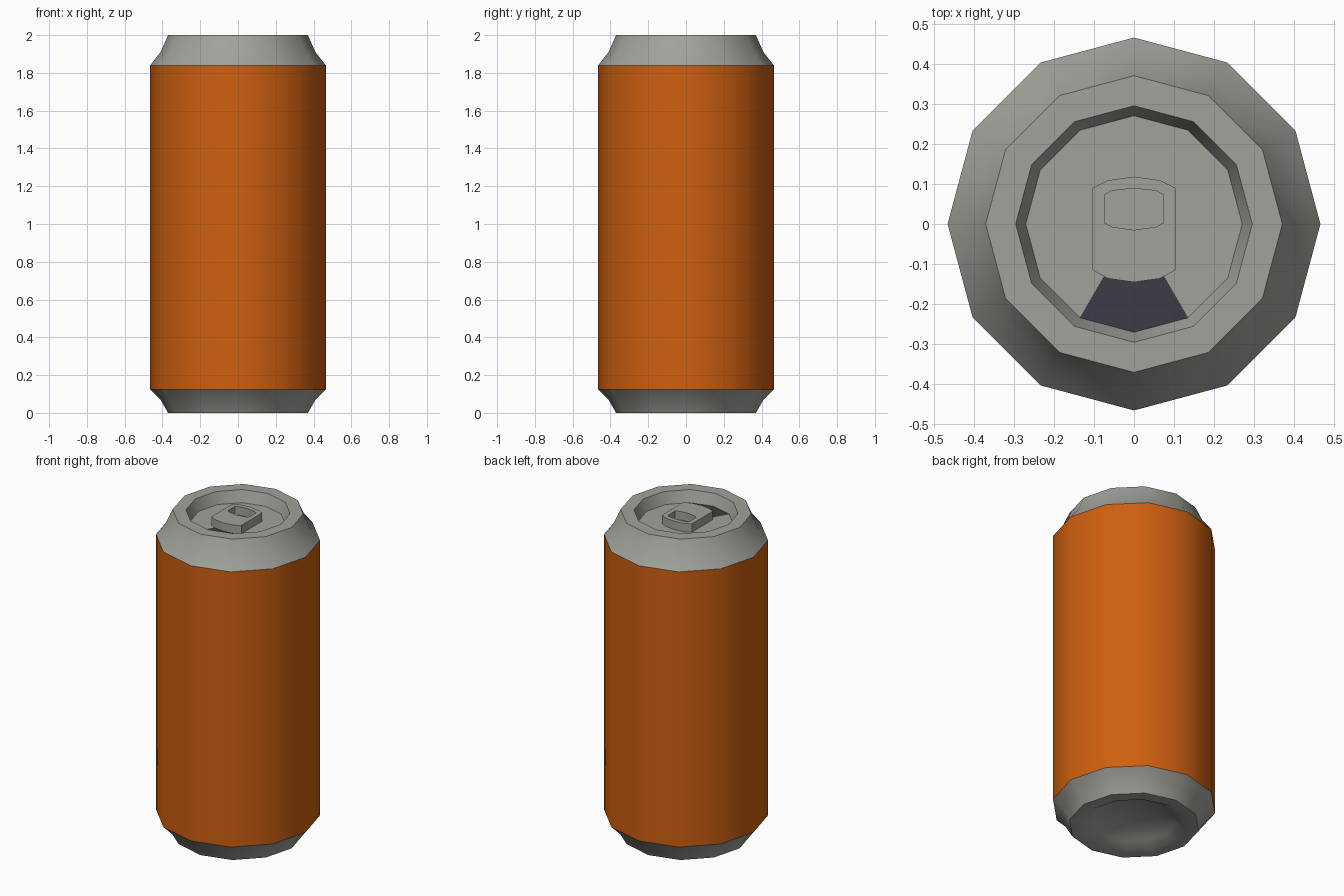
import bpy, bmesh, math

if "Cube" in bpy.data.objects:
    bpy.data.objects.remove(bpy.data.objects["Cube"])

SIDES = 12


def material(name, rgb):
    m = bpy.data.materials.new(name)
    m.diffuse_color = (*rgb, 1.0)
    m.use_nodes = True
    m.node_tree.nodes["Principled BSDF"].inputs["Base Color"].default_value = m.diffuse_color
    return m


ORANGE = material("orange paint", (0.62, 0.115, 0.005))
METAL = material("grey metal", (0.36, 0.36, 0.33))
DARK = material("dark opening", (0.048, 0.044, 0.058))


def finish(name, bm, mats, angle=35):
    me = bpy.data.meshes.new(name)
    for f in bm.faces:
        f.smooth = True
    bm.to_mesh(me)
    bm.free()
    for m in mats:
        me.materials.append(m)
    me.set_sharp_from_angle(angle=math.radians(angle))
    ob = bpy.data.objects.new(name, me)
    bpy.context.collection.objects.link(ob)
    return ob


def lathe(profile):
    """Spin (radius, z) points round the z axis; radius 0 closes to a point."""
    bm = bmesh.new()
    rings = []
    for r, z in profile:
        if r == 0:
            rings.append([bm.verts.new((0, 0, z))] * SIDES)
        else:
            rings.append([bm.verts.new((r * math.cos(math.tau * i / SIDES),
                                        r * math.sin(math.tau * i / SIDES), z))
                          for i in range(SIDES)])
    for a, b in zip(rings, rings[1:]):
        for i in range(SIDES):
            j = (i + 1) % SIDES
            bm.faces.new(list(dict.fromkeys((a[i], a[j], b[j], b[i]))))
    return bm


# Painted sleeve
finish("can_body", lathe([(0.465, 0.125), (0.465, 1.84)]), [ORANGE])

# Tapered base with a domed underside
finish("can_base", lathe([(0, 0.08), (0.13, 0.07), (0.24, 0.035), (0.295, 0),
                          (0.37, 0), (0.41, 0.07), (0.465, 0.125)]), [METAL])

# Shoulder, rim and sunken lid; the drinking opening is two dark lid sectors
bm = lathe([(0.465, 1.84), (0.41, 1.91), (0.37, 2.0), (0.295, 2.0),
            (0.27, 1.93), (0.13, 1.93), (0, 1.93)])
for f in bm.faces:
    c = f.calc_center_median()
    r = math.hypot(c.x, c.y)
    if c.z < 1.931 and 0.13 < r < 0.27 and c.y < -0.85 * r:
        f.material_index = 1
finish("can_top", bm, [METAL, DARK])


# Pull tab: rounded plate with a finger hole
def loop(half):
    """Mirror right-hand points (front to back) into a full loop."""
    return half + [(-x, y) for x, y in reversed(half) if x > 0]


outer = loop([(0, -0.145), (0.065, -0.136), (0.103, -0.115),
              (0.103, 0.09), (0.065, 0.109), (0, 0.118)])
hole = loop([(0, -0.015), (0.055, -0.007), (0.073, 0.003),
             (0.073, 0.073), (0.055, 0.083), (0, 0.089)])
bm = bmesh.new()
rings = [[bm.verts.new((x, y, z)) for x, y in pts]
         for pts, z in ((outer, 1.933), (outer, 1.985), (hole, 1.985), (hole, 1.933))]
for k in range(4):
    a, b = rings[k], rings[(k + 1) % 4]
    for i in range(len(a)):
        j = (i + 1) % len(a)
        bm.faces.new((a[i], a[j], b[j], b[i]))
finish("pull_tab", bm, [METAL])
